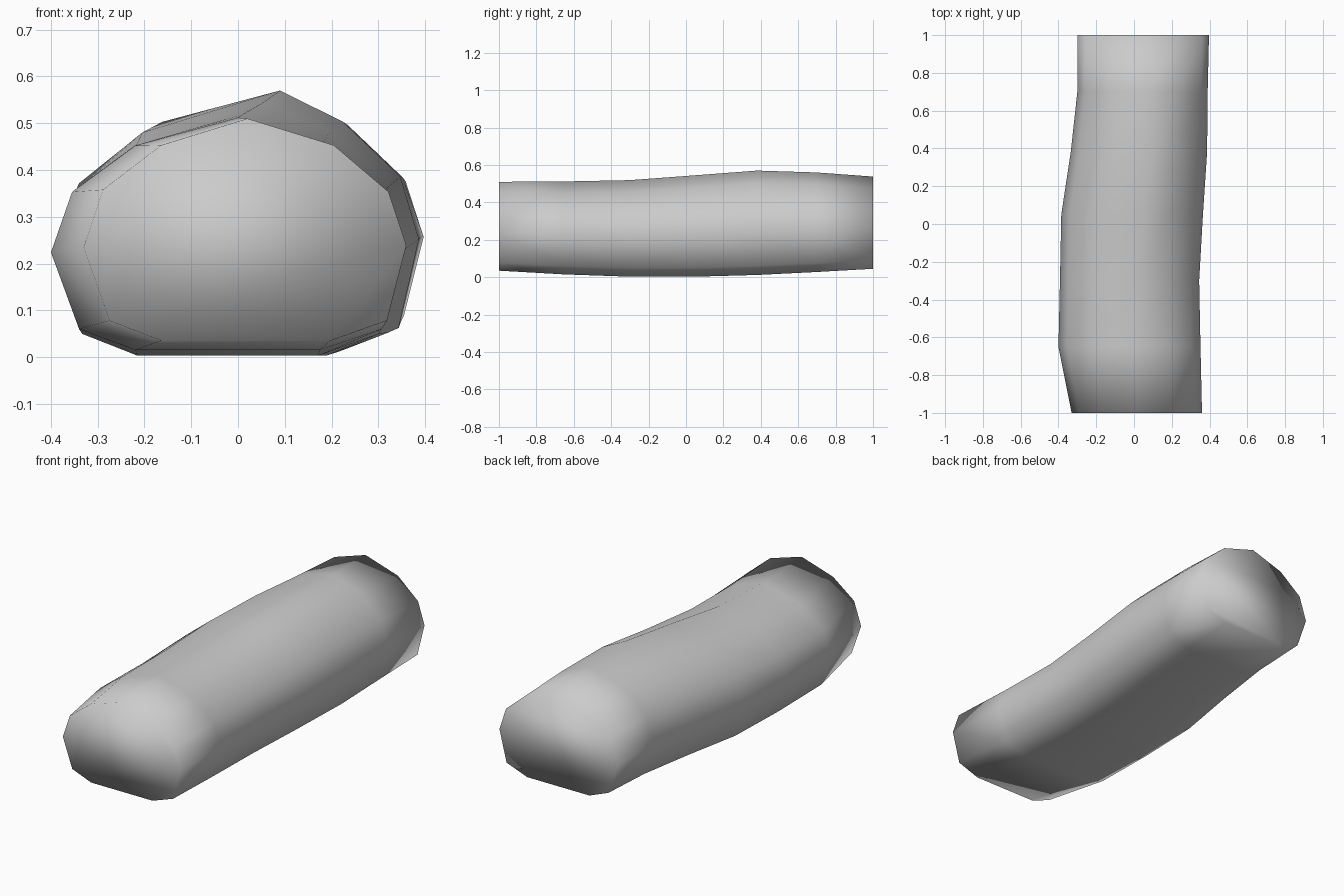
import bpy, bmesh

if "Cube" in bpy.data.objects:
    bpy.data.objects.remove(bpy.data.objects["Cube"])

# Normalised cross-section: x from -1 to 1, z from 0 (underside) to 1 (crest)
PROFILE = [(-1, .42), (-.88, .68), (-.52, .88), (0, 1), (.55, .88), (.89, .67),
           (1, .43), (.88, .09), (.53, 0), (-.52, 0), (-.84, .09)]

# Stations along the log: y, left x, right x, bottom z, top z, crest x
STATIONS = [(-1.0, -.33, .36, .035, .510, .02),
            (-.65, -.40, .352, .015, .512, .00),
            (-.30, -.392, .345, .003, .519, .01),
            (.05, -.385, .365, .003, .545, .055),
            (.38, -.335, .387, .012, .570, .09),
            (.70, -.30, .390, .028, .560, .075),
            (1.0, -.30, .397, .045, .538, .05)]

bm = bmesh.new()
rings = []
for y, left, right, low, high, crest in STATIONS:
    mid, half = (left + right) / 2, (right - left) / 2
    ring = []
    for u, w in PROFILE:
        x = crest if w == 1 else mid + u * half
        ring.append(bm.verts.new((x, y, low + w * (high - low))))
    rings.append(ring)

# Skin between neighbouring sections, then close both ends
n = len(PROFILE)
for a, b in zip(rings, rings[1:]):
    for i in range(n):
        j = (i + 1) % n
        bm.faces.new((a[i], a[j], b[j], b[i]))
bm.faces.new(rings[0])
bm.faces.new(rings[-1])
bmesh.ops.recalc_face_normals(bm, faces=bm.faces)
for f in bm.faces:
    f.smooth = True

mesh = bpy.data.meshes.new("rounded_log")
bm.to_mesh(mesh)
bm.free()
log = bpy.data.objects.new("rounded_log", mesh)
bpy.context.collection.objects.link(log)
